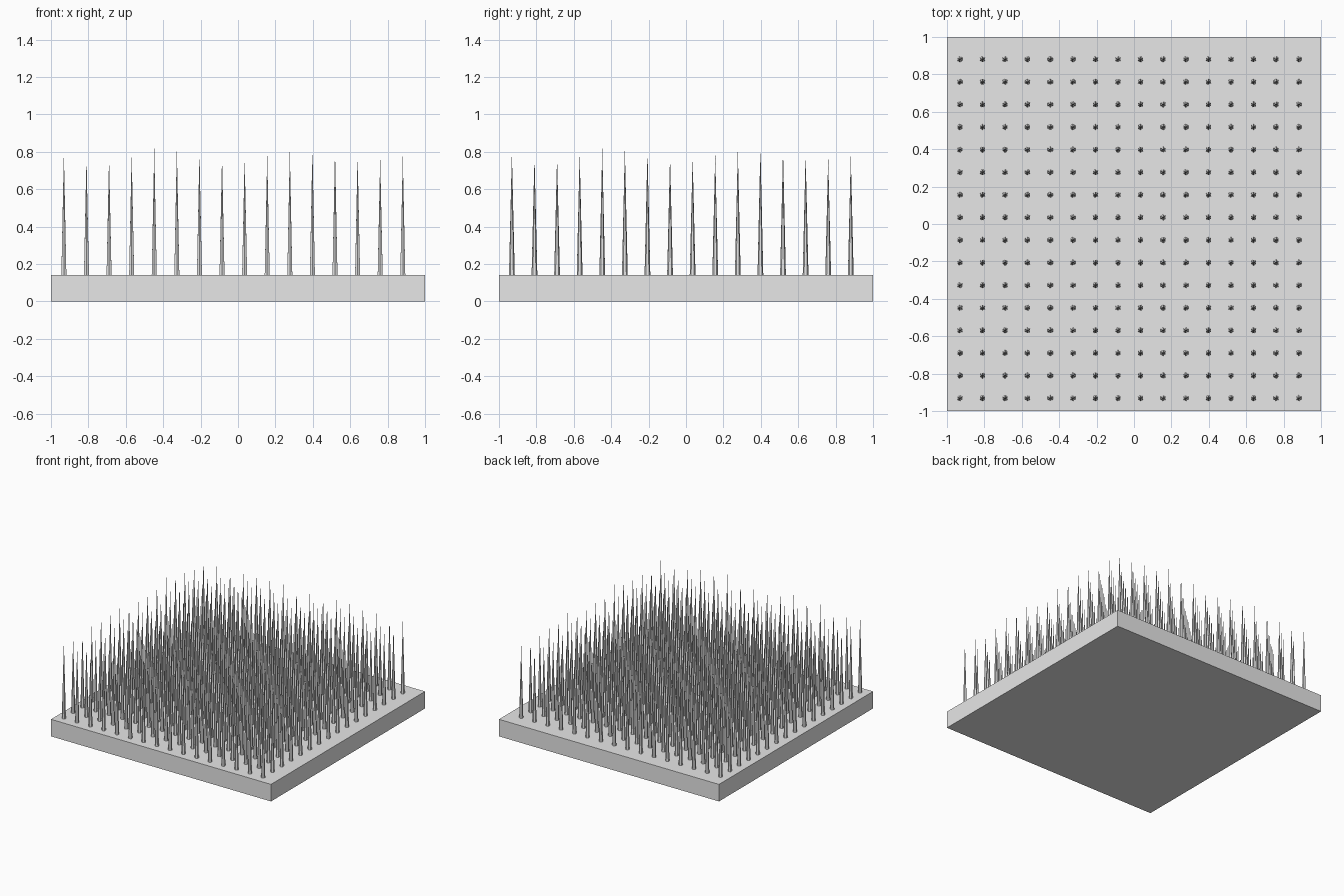
import bpy, bmesh, math
from mathutils import Matrix

cube = bpy.data.objects.get("Cube")
if cube:
    bpy.data.objects.remove(cube, do_unlink=True)

grey = bpy.data.materials.new("light grey")
grey.use_nodes = True
colour = (0.8, 0.8, 0.8, 1)
grey.diffuse_color = colour
grey.node_tree.nodes["Principled BSDF"].inputs["Base Color"].default_value = colour


def add_object(name, bm):
    mesh = bpy.data.meshes.new(name)
    bm.to_mesh(mesh)
    bm.free()
    mesh.materials.append(grey)
    obj = bpy.data.objects.new(name, mesh)
    bpy.context.collection.objects.link(obj)
    return obj


# Square base slab
SLAB = 0.14
bm = bmesh.new()
bmesh.ops.create_cube(bm, size=1, matrix=Matrix.Translation((0, 0, SLAB / 2))
                      @ Matrix.Diagonal((2, 2, SLAB, 1)))
add_object("base_slab", bm)

# Grid of slender spikes whose tips follow a gentle wave
COUNT, START, PITCH = 16, -0.931, 0.1208
RADIUS, MEAN_TIP, WAVE = 0.0155, 0.772, 0.027
bm = bmesh.new()
for i in range(COUNT):
    for j in range(COUNT):
        tip = MEAN_TIP - WAVE * (math.sin(i) + math.sin(j))
        place = Matrix.Translation((START + i * PITCH, START + j * PITCH,
                                    (SLAB + tip) / 2))
        bmesh.ops.create_cone(bm, cap_ends=True, segments=6, radius1=RADIUS,
                              radius2=0, depth=tip - SLAB, matrix=place)
bmesh.ops.remove_doubles(bm, verts=bm.verts, dist=0.0001)
add_object("spikes", bm)
